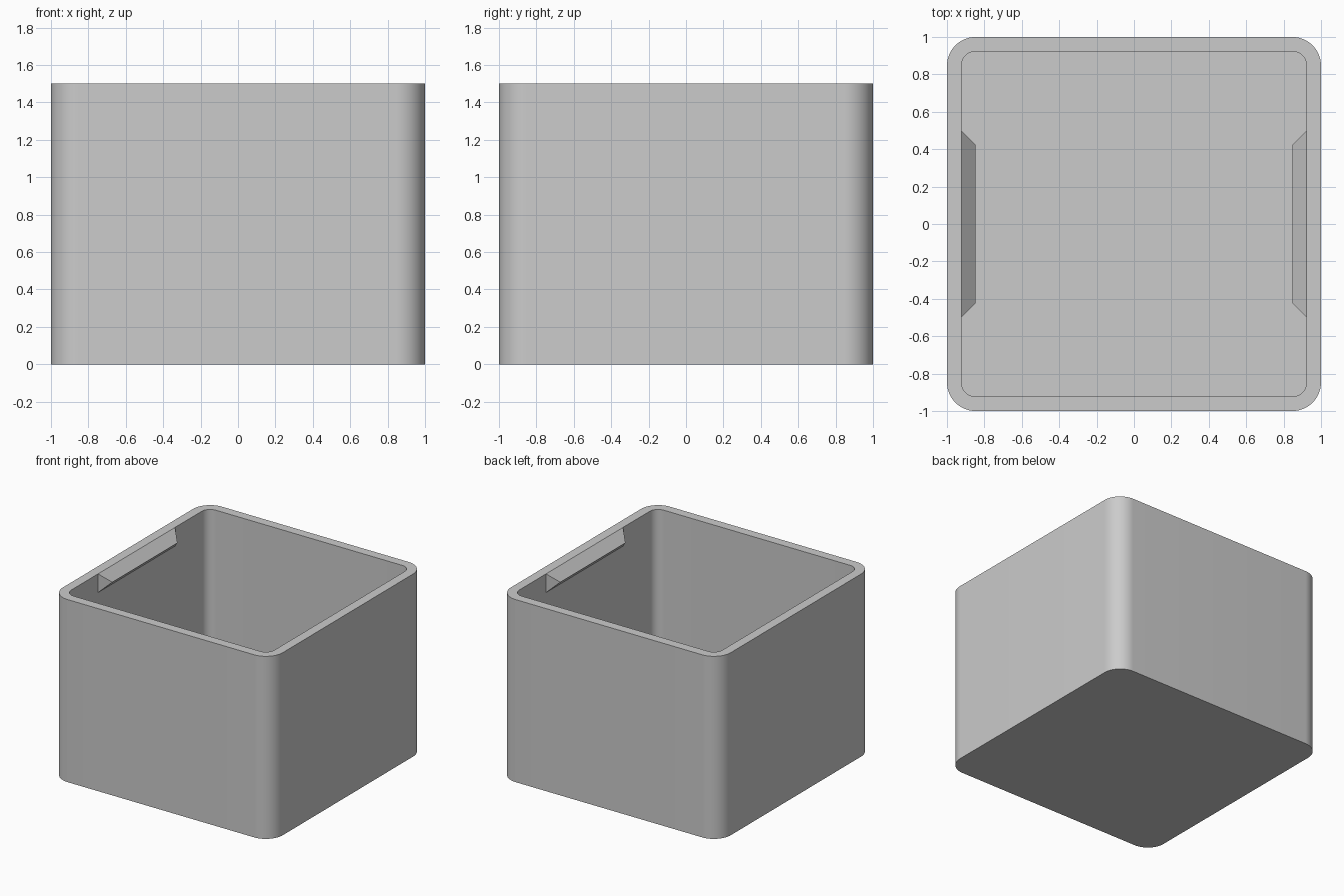
import bpy, bmesh, math

cube = bpy.data.objects.get("Cube")
if cube:
    bpy.data.objects.remove(cube, do_unlink=True)

UNIT = 1 / 26          # model module: the box is 52 modules wide
HALF = 26 * UNIT
HEIGHT = 39 * UNIT
WALL = 2 * UNIT
RADIUS = 4 * UNIT
STEPS = 16             # segments per rounded corner

grey = bpy.data.materials.new("plain grey")
grey.use_nodes = True
colour = (0.6, 0.6, 0.6, 1)
grey.diffuse_color = colour
grey.node_tree.nodes["Principled BSDF"].inputs["Base Color"].default_value = colour


def finish(name, bm, smooth=False):
    """Turn a bmesh into a named, coloured object."""
    bmesh.ops.recalc_face_normals(bm, faces=bm.faces)
    mesh = bpy.data.meshes.new(name)
    bm.to_mesh(mesh)
    bm.free()
    mesh.materials.append(grey)
    obj = bpy.data.objects.new(name, mesh)
    bpy.context.collection.objects.link(obj)
    if smooth:
        bpy.ops.object.select_all(action='DESELECT')
        obj.select_set(True)
        bpy.context.view_layer.objects.active = obj
        bpy.ops.object.shade_smooth_by_angle(angle=math.radians(30))
    return obj


def rounded_ring(bm, half, radius, z):
    """Vertices of a rounded square at height z."""
    ring = []
    for corner in range(4):
        middle = math.radians(45 + 90 * corner)
        cx = math.copysign(half - radius, math.cos(middle))
        cy = math.copysign(half - radius, math.sin(middle))
        for i in range(STEPS + 1):
            a = math.radians(90 * (corner + i / STEPS))
            ring.append(bm.verts.new((cx + radius * math.cos(a),
                                      cy + radius * math.sin(a), z)))
    return ring


# Open box: outer wall, flat rim, inner wall and floor
bm = bmesh.new()
rings = [
    rounded_ring(bm, HALF, RADIUS, 0),
    rounded_ring(bm, HALF, RADIUS, HEIGHT),
    rounded_ring(bm, HALF - WALL, RADIUS - WALL, HEIGHT),
    rounded_ring(bm, HALF - WALL, RADIUS - WALL, WALL),
]
for lower, upper in zip(rings, rings[1:]):
    for i in range(len(lower)):
        j = (i + 1) % len(lower)
        bm.faces.new((lower[i], lower[j], upper[j], upper[i]))
bm.faces.new(rings[0])
bm.faces.new(rings[-1])
finish("box_shell", bm, smooth=True)

# Wedge-shaped catch ridges inside the two side walls, flush with the rim
for name, side in (("left_catch", 1), ("right_catch", -1)):
    bm = bmesh.new()
    wall_x = side * (HALF - WALL)
    edge_x = side * (HALF - 2 * WALL)
    ends = []
    for y in (-1, 1):
        ends.append([bm.verts.new(p) for p in (
            (wall_x, y * HALF / 2, HEIGHT),
            (edge_x, y * (HALF / 2 - WALL), HEIGHT - WALL),
            (wall_x, y * HALF / 2, HEIGHT - 2 * WALL))])
        bm.faces.new(ends[-1])
    for i in range(3):
        j = (i + 1) % 3
        bm.faces.new((ends[0][i], ends[0][j], ends[1][j], ends[1][i]))
    finish(name, bm)
